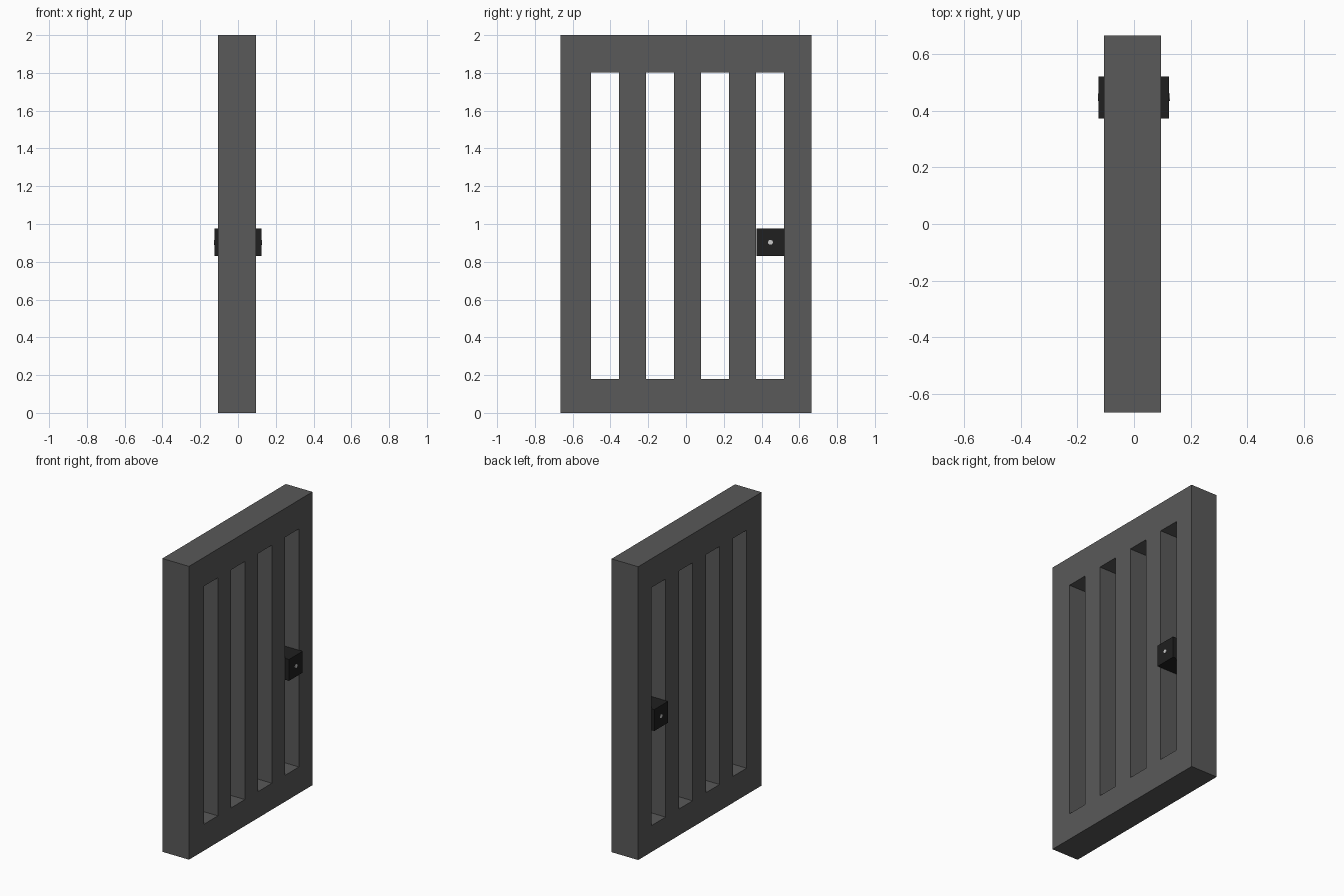
import bpy, bmesh, math
from mathutils import Vector

if "Cube" in bpy.data.objects:
    bpy.data.objects.remove(bpy.data.objects["Cube"])


def paint(obj, name, value):
    mat = bpy.data.materials.new(name)
    mat.diffuse_color = (value, value, value, 1)
    mat.use_nodes = True
    mat.node_tree.nodes["Principled BSDF"].inputs["Base Color"].default_value = mat.diffuse_color
    obj.data.materials.append(mat)


# Barred door: grid of cells with the slots left open, extruded to thickness
SLOT, PITCH, FIRST = 0.149, 0.291, -0.503
X0, X1 = -0.105, 0.096
ys = [-0.665]
for i in range(4):
    ys += [FIRST + i * PITCH, FIRST + i * PITCH + SLOT]
ys.append(0.665)
zs = [0, 0.18, 1.803, 2.0]

bm = bmesh.new()
grid = [[bm.verts.new((X0, y, z)) for z in zs] for y in ys]
for i in range(len(ys) - 1):
    for j in range(len(zs) - 1):
        if i % 2 == 1 and j == 1:
            continue
        bm.faces.new((grid[i][j], grid[i + 1][j], grid[i + 1][j + 1], grid[i][j + 1]))
ext = bmesh.ops.extrude_face_region(bm, geom=bm.faces[:], use_keep_orig=True)
moved = [g for g in ext["geom"] if isinstance(g, bmesh.types.BMVert)]
bmesh.ops.translate(bm, verts=moved, vec=Vector((X1 - X0, 0, 0)))
bmesh.ops.recalc_face_normals(bm, faces=bm.faces[:])
mesh = bpy.data.meshes.new("barred_door")
bm.to_mesh(mesh)
bm.free()
door = bpy.data.objects.new("barred_door", mesh)
bpy.context.collection.objects.link(door)
paint(door, "dark_iron", 0.1)

# Lock block filling part of the last slot
bpy.ops.mesh.primitive_cube_add(size=1, location=(-0.001, 0.447, 0.903))
lock = bpy.context.object
lock.name = "lock_block"
lock.scale = (0.249, 0.148, 0.146)
paint(lock, "black_iron", 0.014)

# Small pale pin showing on both faces of the lock
bpy.ops.mesh.primitive_cylinder_add(vertices=16, radius=0.013, depth=0.253,
                                    location=(0, 0.447, 0.903),
                                    rotation=(0, math.pi / 2, 0))
pin = bpy.context.object
pin.name = "lock_pin"
bpy.ops.object.shade_smooth_by_angle()
paint(pin, "pale_metal", 1.0)
